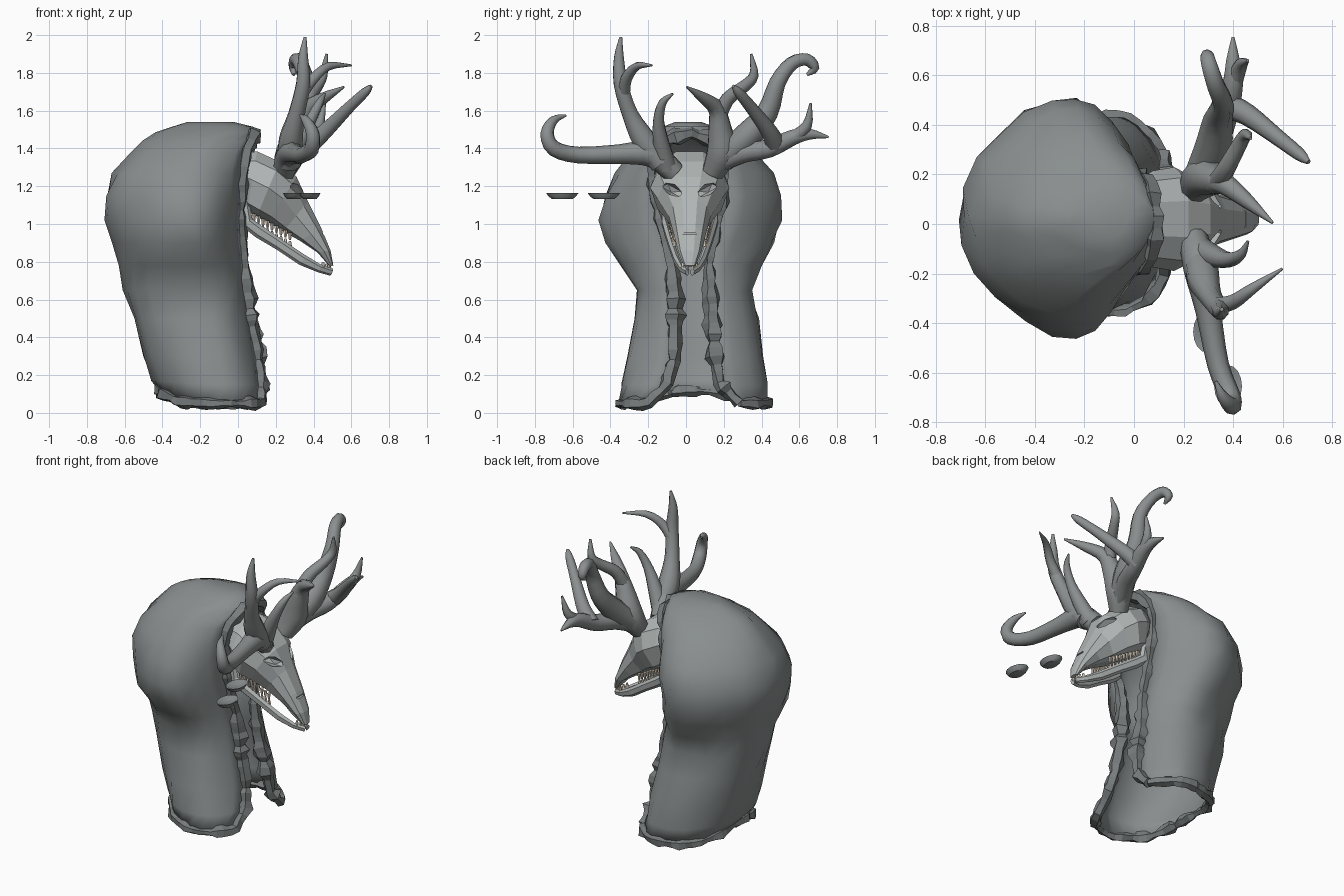
import bpy, bmesh, math, random
from mathutils import Vector, Matrix

if "Cube" in bpy.data.objects:
    bpy.data.objects.remove(bpy.data.objects["Cube"])
random.seed(4)


def paint(name, *rgb):
    m = bpy.data.materials.new(name)
    m.diffuse_color = (*rgb, 1)
    m.use_nodes = True
    m.node_tree.nodes["Principled BSDF"].inputs["Base Color"].default_value = m.diffuse_color
    return m


DARK = paint("dark_grey", .25, .27, .27)
TRIM = paint("trim_grey", .19, .205, .205)
HORN = paint("horn_grey", .26, .275, .275)
BONE = paint("bone_grey", .44, .47, .465)
TOOTH = paint("tooth", .70, .62, .52)


def finish(name, bm, mat, smooth=None, recalc=True):
    if recalc:
        bmesh.ops.recalc_face_normals(bm, faces=bm.faces)
    me = bpy.data.meshes.new(name)
    bm.to_mesh(me)
    bm.free()
    ob = bpy.data.objects.new(name, me)
    bpy.context.collection.objects.link(ob)
    me.materials.append(mat)
    if smooth:
        bpy.ops.object.select_all(action='DESELECT')
        ob.select_set(True)
        bpy.context.view_layer.objects.active = ob
        bpy.ops.object.shade_smooth_by_angle(angle=math.radians(smooth))
    return ob


def loft(bm, rings):
    """Join rings of points into a closed, capped skin."""
    vs = [[bm.verts.new(p) for p in r] for r in rings]
    n = len(vs[0])
    for a, b in zip(vs, vs[1:]):
        for k in range(n):
            bm.faces.new((a[k], a[(k + 1) % n], b[(k + 1) % n], b[k]))
    bm.faces.new(vs[0][::-1])
    bm.faces.new(vs[-1])


def spline(pts, sub):
    """Catmull-Rom through points of any dimension."""
    p = [Vector(q) for q in pts]
    p = [2 * p[0] - p[1]] + p + [2 * p[-1] - p[-2]]
    out = []
    for i in range(1, len(p) - 2):
        a, b, c, d = p[i - 1:i + 3]
        for s in range(sub):
            t = s / sub
            out.append(.5 * (2 * b + (c - a) * t + (2 * a - 5 * b + 4 * c - d) * t * t
                             + (3 * b - a - 3 * c + d) * t ** 3))
    return out + [p[-2]]


def tube(bm, pts, sides=8, rough=0, flat=1):
    """Sweep a polygon along (x, y, z, radius) points."""
    c = [Vector(q[:3]) for q in pts]
    n, rings = None, []
    for i, q in enumerate(pts):
        t = (c[min(i + 1, len(c) - 1)] - c[max(i - 1, 0)]).normalized()
        if n is None:
            n = t.orthogonal() if abs(t.y) > .9 else Vector((0, 1, 0))
        n = (n - t * n.dot(t)).normalized()
        b = t.cross(n)
        ring = []
        for k in range(sides):
            a = 2 * math.pi * (k + .5) / sides
            r = q[3] * (1 + random.uniform(-rough, rough))
            ring.append(c[i] + (n * math.cos(a) * flat + b * math.sin(a)) * r)
        rings.append(ring)
    loft(bm, rings)


# Cloak: open C-shaped rings: z, back x, front x, left y, right y, opening left, opening right
LEVELS = [
    (.05, -.42, .12, -.35, .44, -.20, .28), (.15, -.46, .12, -.34, .43, -.10, .18),
    (.30, -.51, .10, -.315, .41, -.06, .15), (.50, -.56, .06, -.28, .385, -.06, .14),
    (.65, -.60, .045, -.265, .345, -.06, .13), (.78, -.64, .03, -.36, .40, -.07, .12),
    (.90, -.67, .02, -.44, .46, -.10, .14), (1.02, -.70, .015, -.455, .50, -.14, .17),
    (1.15, -.70, .02, -.43, .505, -.17, .20), (1.27, -.66, .025, -.37, .46, -.18, .21),
    (1.37, -.575, .04, -.295, .375, -.17, .19), (1.44, -.50, .07, -.235, .30, -.12, .14),
    (1.485, -.43, .09, -.17, .22, .018, .018), (1.515, -.35, .08, -.12, .15, .018, .018),
    (1.54, -.27, -.02, -.06, .08, .018, .018)]
SEG = 20
cloak_rings = []
for i, (z, xb, xf, yl, yr, gl, gr) in enumerate(LEVELS):
    P = .95 if z < .7 else 1.08
    yc, cx = (gl + gr) / 2, xb + .62 * (xf - xb)
    ar = math.asin(((gr - yc) / (yr - yc)) ** (1 / P))
    al = math.asin(((gl - yc) / (yl - yc)) ** (1 / P))
    ring = []
    for j in range(SEG + 1):
        a = ar + (2 * math.pi - al - ar) * j / SEG
        c, s = math.cos(a), math.sin(a)
        lim = ar if s > 0 else al
        ax = (xf - cx) / math.cos(lim) ** P if c > 0 else cx - xb
        ay = yr - yc if s > 0 else yc - yl
        f = 1 + (random.uniform(-.035, .03) if 0 < j < SEG else 0)
        lift = .07 * max(0, -c) ** 4 if i == 0 else .02 * max(0, -c) if i == 1 else 0
        ring.append(Vector((cx + f * ax * math.copysign(abs(c) ** P, c),
                            yc + f * ay * math.copysign(abs(s) ** P, s), z + lift)))
    cloak_rings.append(ring)
bm = bmesh.new()
vs = [[bm.verts.new(p) for p in r] for r in cloak_rings]
for a, b in zip(vs, vs[1:]):
    for j in range(SEG):
        bm.faces.new((a[j], a[j + 1], b[j + 1], b[j]))
bm.faces.new(vs[-1])
bmesh.ops.remove_doubles(bm, verts=bm.verts, dist=.002)  # closes the hood seam
cloak = finish("cloak", bm, DARK, 60, recalc=False)
m = cloak.modifiers.new("thickness", 'SOLIDIFY')
m.thickness, m.offset = .02, -1

# Ragged trim along hem, front edges and hood rim
path = cloak_rings[0] + [r[-1] for r in cloak_rings[1:13]] + [r[0] for r in cloak_rings[11::-1]]
bm = bmesh.new()
pts, left = [], 0
for a, b in zip(path, path[1:]):
    d = (b - a).length
    while left < d:
        p = a.lerp(b, left / d)
        big = .046 if .13 < p.z < .75 and p.x > 0 else .042 if p.z > 1.4 else .031
        pts.append((*p, random.uniform(.65, 1.2) * big))
        left += random.uniform(.03, .055)
    left -= d
tube(bm, pts, 5, .28)
finish("ragged_trim", bm, TRIM)

# Skull: faceted stations: top x, top z, bottom x, bottom z, half width
CY = .02
STATIONS = [
    (.02, 1.37, .02, 1.13, .16), (.10, 1.385, .05, 1.07, .195), (.22, 1.33, .10, 1.04, .21),
    (.31, 1.25, .16, 1.01, .17), (.37, 1.12, .24, .96, .112), (.44, .98, .33, .91, .085),
    (.49, .86, .42, .85, .062), (.505, .78, .485, .775, .03)]
PROFILE = [(.35, 1), (.8, .84), (1, .52), (.8, .12), (.45, 0)]
bm = bmesh.new()
rings = []
for tx, tz, bx, bz, w in STATIONS:
    half = [(s * w, bx + (tx - bx) * h, bz + (tz - bz) * h) for s, h in PROFILE]
    rings.append([(x, CY + y, z) for y, x, z in half] + [(x, CY - y, z) for y, x, z in half[::-1]])
loft(bm, rings)
skull = finish("skull", bm, BONE)

# Slanted eye sockets and nose slit cut from the skull
bm = bmesh.new()
for s in (1, -1):
    M = (Matrix.Translation((.31, CY + s * .09, 1.18)) @ Matrix.Rotation(s * .5, 4, 'X')
         @ Matrix.Diagonal((.08, .075, .032, 1)))
    bmesh.ops.create_icosphere(bm, subdivisions=1, radius=1, matrix=M)
bmesh.ops.create_cube(bm, size=1, matrix=Matrix.Translation((.46, CY, .95)) @ Matrix.Diagonal((.04, .07, .012, 1)))
cutter = finish("socket_cutter", bm, TRIM)
cutter.hide_render = True
cutter.hide_set(True)
m = skull.modifiers.new("sockets", 'BOOLEAN')
m.operation, m.solver, m.object = 'DIFFERENCE', 'EXACT', cutter

# Lower jaw: two slim bars meeting at the chin
JAW = [(.03, .13, 1.12, .03), (.045, .13, 1.01, .035), (.11, .118, .96, .034), (.22, .098, .89, .03),
       (.34, .07, .81, .03), (.43, .045, .765, .022), (.495, .014, .745, .02)]
bm = bmesh.new()
for s in (1, -1):
    tube(bm, [(x, CY + s * y, z, r) for x, y, z, r in JAW], 6, 0, .6)
finish("lower_jaw", bm, BONE)

# Teeth
bm = bmesh.new()


def tooth(x, y, z, up, h=.03):
    M = Matrix.Translation((x, CY + y, z)) @ Matrix.Rotation(0 if up else math.pi, 4, 'X')
    bmesh.ops.create_cone(bm, cap_ends=True, segments=5, radius1=.012, radius2=.006, depth=h, matrix=M)


for s in (1, -1):
    for k in range(9):
        t = k / 8
        tooth(.085 + .19 * t, s * (.114 - .03 * t), 1.035 - .1 * t, False, .04)
        tooth(.085 + .19 * t, s * (.116 - .035 * t), 1.0 - .105 * t, True)
    for k in range(3):
        tooth(.45 + .018 * k, s * (.036 - .011 * k), .785 - .01 * k, True)
finish("teeth", bm, TOOTH)

# Antlers: tapering tines as (x, y, z, radius)
LEFT = [
    [(.24, -.06, 1.27, .06), (.27, -.18, 1.37, .07), (.30, -.35, 1.37, .052), (.34, -.57, 1.365, .044),
     (.39, -.70, 1.40, .042), (.395, -.735, 1.48, .036), (.36, -.70, 1.55, .024), (.33, -.635, 1.575, .006)],
    [(.27, -.13, 1.32, .065), (.28, -.22, 1.44, .068), (.31, -.295, 1.58, .046), (.345, -.345, 1.74, .04),
     (.345, -.355, 1.88, .028), (.355, -.345, 1.99, .008)],
    [(.33, -.33, 1.68, .036), (.40, -.315, 1.77, .03), (.48, -.26, 1.835, .022), (.60, -.18, 1.84, .005)],
    [(.26, -.10, 1.30, .055), (.32, -.13, 1.42, .046), (.38, -.145, 1.54, .032), (.43, -.125, 1.64, .022),
     (.46, -.07, 1.69, .006)]]
RIGHT = [
    [(.24, .14, 1.27, .06), (.28, .19, 1.38, .085), (.32, .18, 1.50, .066), (.37, .16, 1.61, .045),
     (.46, .09, 1.67, .03), (.56, .005, 1.725, .006)],
    [(.33, .16, 1.54, .045), (.37, .22, 1.66, .038), (.42, .31, 1.73, .032), (.45, .36, 1.79, .026),
     (.47, .345, 1.90, .007)],
    [(.27, .19, 1.34, .07), (.32, .31, 1.45, .075), (.34, .43, 1.59, .058), (.36, .485, 1.75, .044),
     (.33, .56, 1.85, .038), (.305, .64, 1.87, .034), (.295, .68, 1.825, .026), (.295, .64, 1.79, .008)],
    [(.26, .16, 1.32, .06), (.32, .30, 1.375, .056), (.37, .44, 1.40, .052), (.40, .57, 1.46, .044),
     (.40, .66, 1.475, .03), (.40, .755, 1.46, .006)],
    [(.40, .56, 1.45, .036), (.43, .64, 1.52, .028), (.46, .66, 1.64, .006)],
    [(.37, .48, 1.41, .055), (.46, .44, 1.49, .044), (.58, .35, 1.61, .033), (.67, .28, 1.695, .026),
     (.705, .25, 1.73, .01)]]
for name, tines in (("left_antler", LEFT), ("right_antler", RIGHT)):
    bm = bmesh.new()
    for t in tines:
        tube(bm, spline(t, 3), 8)
    finish(name, bm, HORN, 60)

# Two floating saucers below the left antler
for k, (x, y) in enumerate(((.295, -.435), (.38, -.655))):
    bm = bmesh.new()
    rings = [[(x + .66 * r * math.cos(a), y + r * math.sin(a), z)
              for a in [2 * math.pi * i / 16 for i in range(16)]]
             for r, z in ((.055, 1.133), (.072, 1.145), (.085, 1.163), (.075, 1.163), (.05, 1.15))]
    loft(bm, rings)
    finish("saucer_%d" % (k + 1), bm, DARK, 40)
